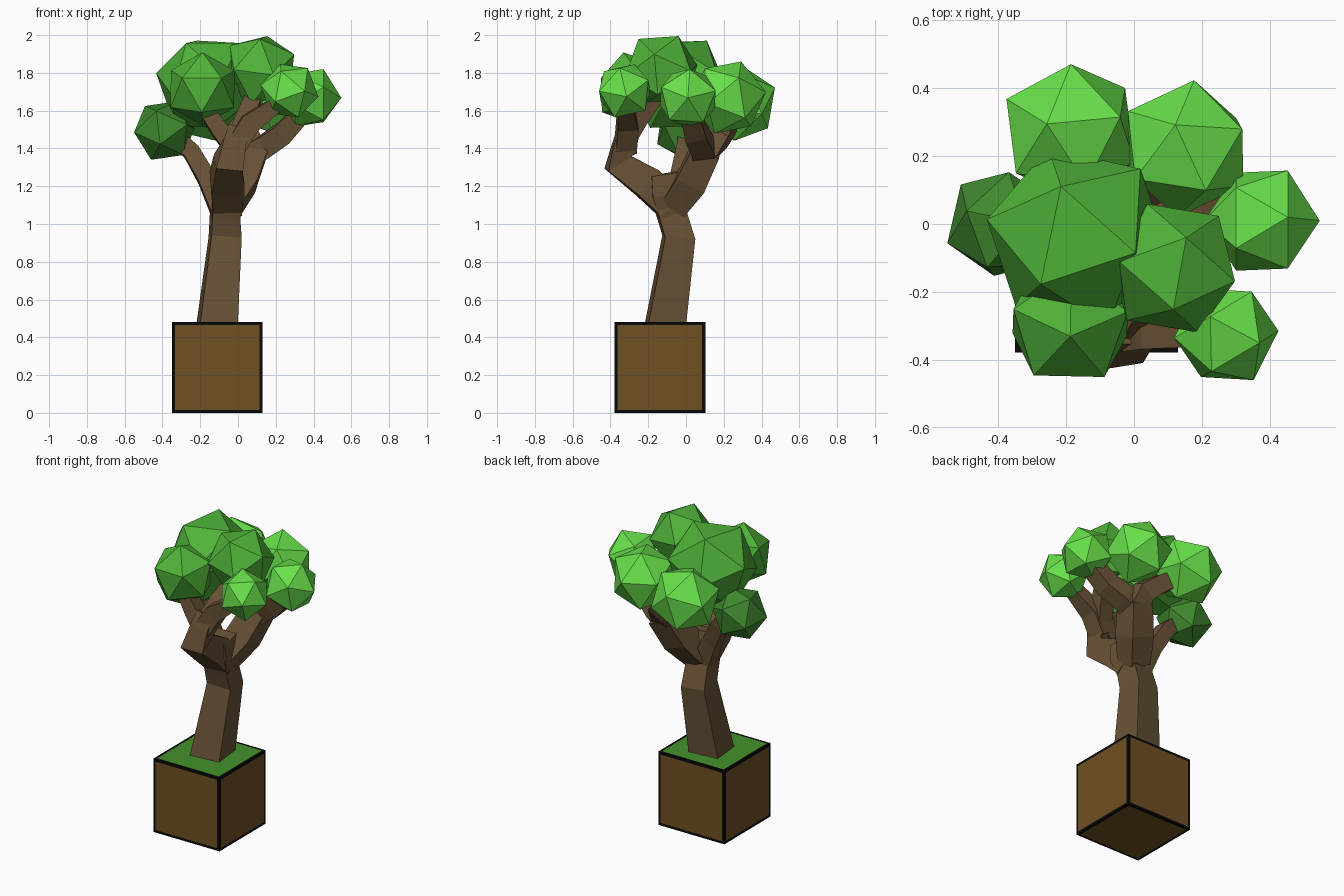
import bpy, bmesh
from mathutils import Vector, Matrix

if "Cube" in bpy.data.objects:
    bpy.data.objects.remove(bpy.data.objects["Cube"])


def material(name, r, g, b):
    lin = [(c / 255 / 12.92) if c < 10 else ((c / 255 + 0.055) / 1.055) ** 2.4 for c in (r, g, b)]
    m = bpy.data.materials.new(name)
    m.diffuse_color = (*lin, 1)
    m.use_nodes = True
    m.node_tree.nodes["Principled BSDF"].inputs["Base Color"].default_value = m.diffuse_color
    return m


DIRT = material("dirt_brown", 112, 80, 34)
GRASS = material("grass_green", 67, 147, 42)
OUTLINE = material("outline_black", 8, 8, 8)
BARK = material("bark_brown", 105, 82, 54)
LIGHT = material("light_leaf_green", 104, 224, 74)
MID = material("mid_leaf_green", 80, 180, 57)
DARK = material("dark_leaf_green", 63, 137, 46)


def add_object(name, bm, mats):
    bmesh.ops.recalc_face_normals(bm, faces=bm.faces)
    mesh = bpy.data.meshes.new(name)
    bm.to_mesh(mesh)
    bm.free()
    for m in mats:
        mesh.materials.append(m)
    obj = bpy.data.objects.new(name, mesh)
    bpy.context.collection.objects.link(obj)
    return obj


# Soil block: black edges framing inset panels, grass on top
bm = bmesh.new()
bmesh.ops.create_cube(bm, size=1)
bmesh.ops.scale(bm, vec=(0.48, 0.48, 0.482), verts=bm.verts)
bmesh.ops.translate(bm, vec=(-0.11, -0.138, 0.241), verts=bm.verts)
panels = list(bm.faces)
frame = bmesh.ops.inset_individual(bm, faces=panels, thickness=0.023, depth=0)["faces"]
for f in bm.faces:
    f.normal_update()
    f.material_index = 1 if f.normal.z > 0.5 else 0
for f in frame:
    f.material_index = 2
add_object("soil_block", bm, [DIRT, GRASS, OUTLINE])


# Limbs: four-sided tubes along a path of (x, y, z, half width)
def limb(name, path):
    pts = [Vector(p[:3]) for p in path]
    run = pts[-1] - pts[0]
    ref = Vector((1, 0.1, 0)) if abs(run.x) <= abs(run.y) + 0.02 else Vector((-0.1, 1, 0))
    bm = bmesh.new()
    rings = []
    for i, p in enumerate(pts):
        t = (pts[min(i + 1, len(pts) - 1)] - pts[max(i - 1, 0)]).normalized()
        if name == "trunk" and i == 0:
            t = Vector((0, 0, 1))
        u = (ref - t * ref.dot(t)).normalized()
        v = t.cross(u)
        w = path[i][3]
        rings.append([bm.verts.new(p + (u * a + v * b) * w)
                      for a, b in ((-1, -1), (1, -1), (1, 1), (-1, 1))])
    for lo, hi in zip(rings, rings[1:]):
        for k in range(4):
            n = (k + 1) % 4
            bm.faces.new((lo[k], lo[n], hi[n], hi[k]))
    bm.faces.new(rings[0])
    bm.faces.new(rings[-1])
    add_object(name, bm, [BARK])


limb("trunk", [(-.11, -.108, .475, .1), (-.068, -.038, .93, .08),
               (-.068, -.075, 1.05, .074), (-.055, -.1, 1.16, .085), (-.05, -.115, 1.265, .075)])
limb("front_limb", [(-.06, -.08, 1.09, .075), (-.06, -.2, 1.215, .085),
                    (-.05, -.36, 1.325, .072), (-.02, -.325, 1.42, .06), (0, -.3, 1.5, .055)])
limb("front_left_branch", [(-.02, -.32, 1.4, .05), (-.1, -.31, 1.5, .045), (-.18, -.3, 1.62, .04)])
limb("front_right_branch", [(-.02, -.32, 1.4, .055), (.06, -.31, 1.53, .055), (.2, -.32, 1.63, .04)])
limb("middle_branch", [(0, -.31, 1.46, .05), (.04, -.25, 1.56, .05), (.09, -.15, 1.69, .04)])
limb("back_limb", [(-.05, -.06, 1.1, .07), (.02, .03, 1.23, .082), (.085, .11, 1.4, .075)])
limb("right_branch", [(.06, .09, 1.36, .062), (.14, .09, 1.41, .06),
                      (.24, .05, 1.48, .057), (.34, .02, 1.59, .05)])
limb("back_branch", [(.08, .09, 1.37, .065), (.06, .17, 1.46, .058),
                     (-.03, .21, 1.52, .052), (-.15, .25, 1.59, .045)])
limb("left_branch", [(-.08, -.07, 1.06, .06), (-.165, -.04, 1.24, .048),
                     (-.245, -.01, 1.38, .045), (-.35, 0, 1.48, .04)])


# Leaf clumps: icosahedra turned so that two corners point along given directions
def axes(a, b):
    e1 = a.normalized()
    e3 = a.cross(b).normalized()
    return Matrix((e1, e3.cross(e1), e3))


def clump(name, mat, centre, radius, dir1, dir2):
    bm = bmesh.new()
    bmesh.ops.create_icosphere(bm, subdivisions=1, radius=radius)
    bm.verts.ensure_lookup_table()
    a = bm.verts[0]
    b = a.link_edges[0].other_vert(a)
    turn = axes(Vector(dir1), Vector(dir2)).transposed() @ axes(a.co.copy(), b.co.copy())
    for v in bm.verts:
        v.co = turn @ v.co + Vector(centre)
    add_object(name, bm, [mat])


clump("front_left_leaves", MID, (-.188, -.29, 1.715), .198, (0, -.04, .19), (.108, -.17, .05))
clump("top_leaves", MID, (.114, -.13, 1.815), .205, (.04, .09, .18), (.174, -.054, .05))
clump("centre_leaves", MID, (-.165, -.04, 1.74), .28, (-.05, .15, .23), (.17, -.04, .23))
clump("back_left_leaves", LIGHT, (-.187, .275, 1.64), .212, (-.07, .02, .2), (.155, .04, .14))
clump("back_right_leaves", LIGHT, (.152, .222, 1.67), .205, (-.03, .07, .19), (.195, .04, .05))
clump("right_leaves", LIGHT, (.377, .01, 1.668), .17, (1, 0, 0), (.075, .01, .15))
clump("front_right_leaves", LIGHT, (.272, -.325, 1.705), .157, (.15, .01, -.03), (.09, .12, .05))
clump("left_leaves", DARK, (-.39, 0, 1.495), .17, (-.155, -.055, -.01), (-.1, .04, .13))
